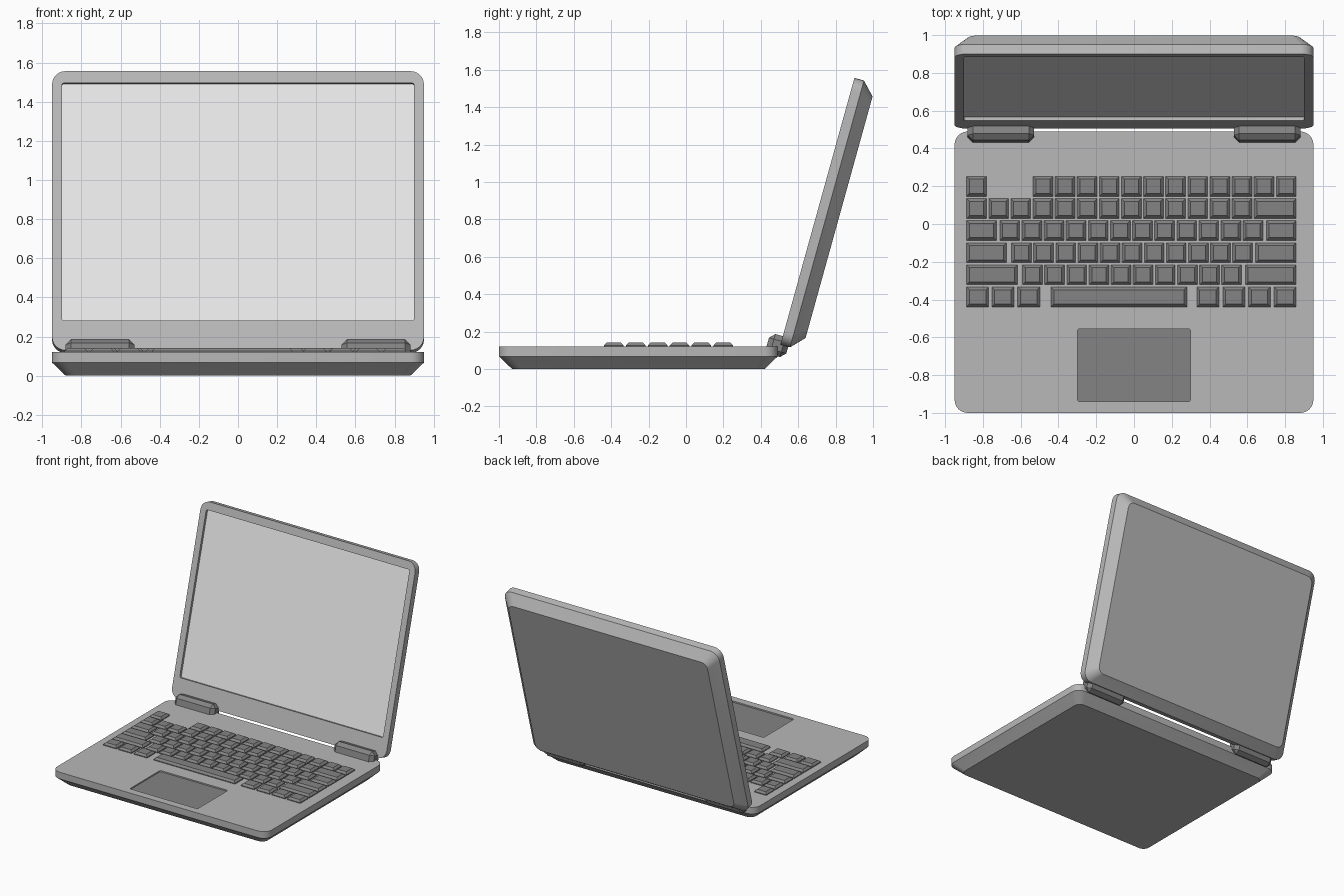
import bpy, bmesh, math
from mathutils import Matrix

if "Cube" in bpy.data.objects:
    bpy.data.objects.remove(bpy.data.objects["Cube"])


def material(name, v):
    m = bpy.data.materials.new(name)
    m.diffuse_color = (v, v, v, 1)
    m.use_nodes = True
    m.node_tree.nodes["Principled BSDF"].inputs["Base Color"].default_value = m.diffuse_color
    return m


BODY = material("body grey", 0.48)
DARK = material("dark grey", 0.23)
SCREEN = material("screen light grey", 0.80)


def finish(bm, name, mats, smooth=False):
    bmesh.ops.recalc_face_normals(bm, faces=bm.faces)
    me = bpy.data.meshes.new(name)
    bm.to_mesh(me)
    bm.free()
    for m in mats:
        me.materials.append(m)
    if smooth:
        me.shade_smooth()
        me.set_sharp_from_angle(angle=math.radians(28))
    ob = bpy.data.objects.new(name, me)
    bpy.context.collection.objects.link(ob)
    return ob


def rounded_rect(x0, x1, y0, y1, r, seg=6):
    pts = []
    corners = [(x1 - r, y1 - r), (x0 + r, y1 - r), (x0 + r, y0 + r), (x1 - r, y0 + r)]
    for k, (cx, cy) in enumerate(corners):
        for i in range(seg + 1):
            a = math.pi / 2 * (k + i / seg)
            pts.append((cx + r * math.cos(a), cy + r * math.sin(a)))
    return pts


def panel(name, y0, y1, recess, recess_r, depth, floor_mat):
    """Slab with rounded corners, chamfered underside and a recess in the top (top at z=0.12)."""
    w, i = 0.95, 0.07
    rx, ry0, ry1 = recess
    hole = rounded_rect(-rx, rx, ry0, ry1, recess_r)
    outer = rounded_rect(-w, w, y0, y1, 0.07)
    under = rounded_rect(-w + i, w - i, y0 + i, y1 - i, 0.05)
    bm = bmesh.new()
    loops = [[bm.verts.new((x, y, z)) for x, y in pts] for pts, z in
             ((under, 0), (outer, 0.067), (outer, 0.12), (hole, 0.12), (hole, 0.12 - depth))]
    for a, b in zip(loops, loops[1:]):
        n = len(a)
        for k in range(n):
            j = (k + 1) % n
            bm.faces.new((a[k], a[j], b[j], b[k]))
    bm.faces.new(loops[0])
    bm.faces.new(loops[-1]).material_index = 1
    return finish(bm, name, [BODY, floor_mat], True)


# base with trackpad recess
panel("base", -1.0, 0.49, (0.30, -0.94, -0.555), 0.015, 0.01, DARK)

# lid with recessed screen, leaning back
lid = panel("lid", 0.0, 1.48, (0.90, 0.157, 1.418), 0.012, 0.02, SCREEN)
lid.matrix_world = (Matrix.Translation((0, 0.505, 0.13))
                    @ Matrix.Rotation(math.radians(74.5), 4, 'X')
                    @ Matrix.Translation((0, 0, -0.12)))

# keyboard: each row is a list of (left edge, width) in key units
U, LEFT, GAP = 0.1171, -0.886, 0.012


def run(start, count):
    return [(start + k, 1) for k in range(count)]


rows = [
    [(0, 1)] + run(3, 12),
    run(0, 13) + [(13, 2)],
    [(0, 1.45)] + run(1.5, 12) + [(13.55, 1.45)],
    [(0, 1.9)] + run(2.03, 11) + [(13.07, 1.93)],
    [(0, 2.4)] + run(2.53, 10) + [(12.6, 2.4)],
    [(0, 1.1), (1.14, 1.1), (2.31, 1.1), (3.81, 6.25),
     (10.41, 1.1), (11.58, 1.1), (12.74, 1.1), (13.9, 1.1)],
]
bm = bmesh.new()
for r, row in enumerate(rows):
    y1 = 0.252 - r * U
    y0 = y1 - U + GAP
    for start, width in row:
        x0 = LEFT + start * U
        x1 = x0 + width * U - GAP
        rings = []
        for d, z in ((0, 0.118), (0, 0.126), (0.015, 0.141)):
            rings.append([bm.verts.new(p) for p in (
                (x0 + d, y0 + d, z), (x1 - d, y0 + d, z),
                (x1 - d, y1 - d, z), (x0 + d, y1 - d, z))])
        for a, b in zip(rings, rings[1:]):
            for k in range(4):
                j = (k + 1) % 4
                bm.faces.new((a[k], a[j], b[j], b[k]))
        bm.faces.new(rings[0])
        bm.faces.new(rings[-1])
finish(bm, "keyboard_keys", [DARK])

# two bevelled hinges
for side, label in ((-1, "left"), (1, "right")):
    bm = bmesh.new()
    bmesh.ops.create_cube(bm, size=1)
    bmesh.ops.scale(bm, vec=(0.352, 0.112, 0.112), verts=bm.verts)
    bmesh.ops.bevel(bm, geom=bm.edges[:], offset=0.028, segments=1, affect='EDGES')
    hinge = finish(bm, "hinge_" + label, [DARK])
    hinge.location = (side * 0.705, 0.49, 0.125)
    hinge.rotation_euler.x = math.radians(-15.5)
